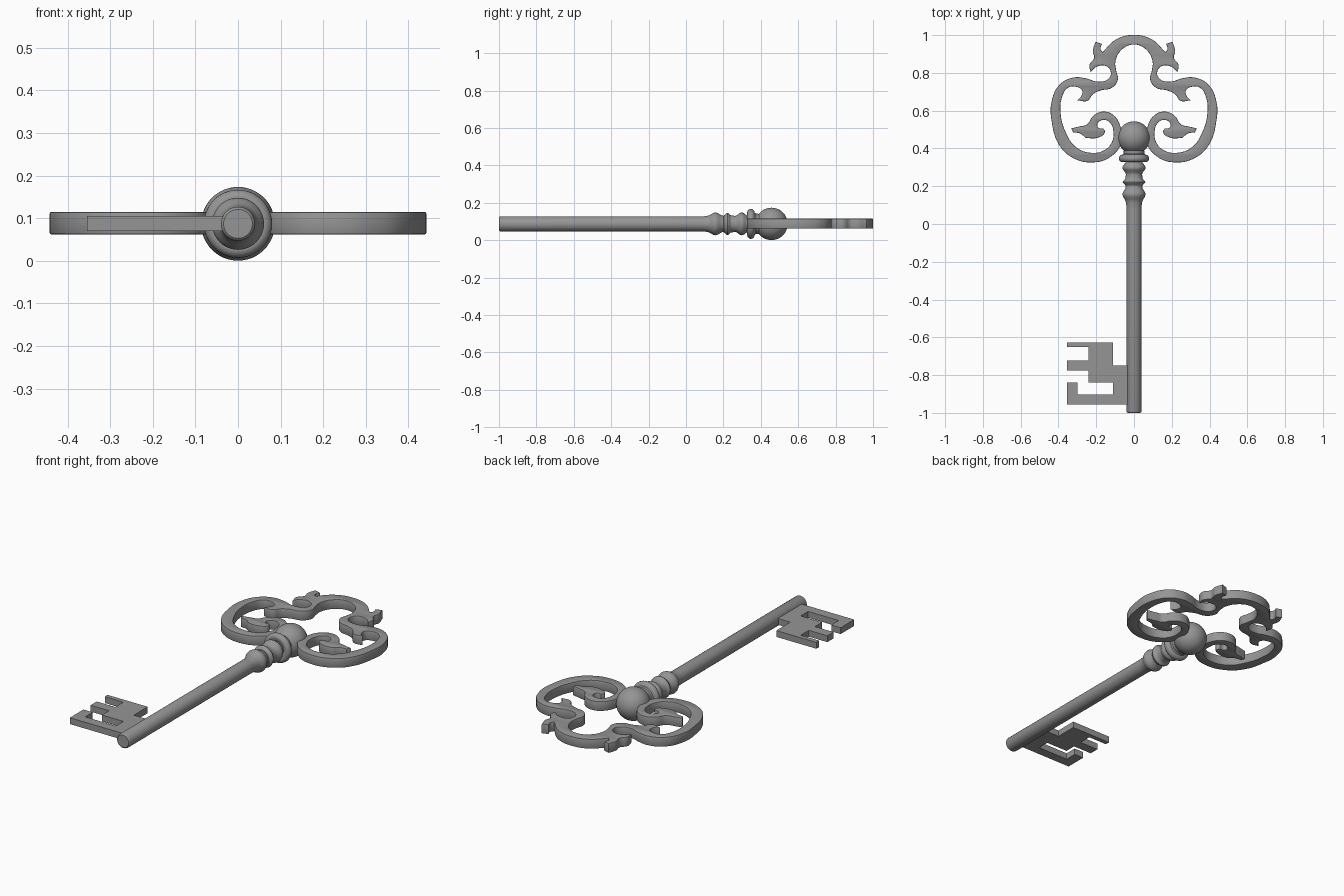
import bpy, bmesh, math

if "Cube" in bpy.data.objects:
    bpy.data.objects.remove(bpy.data.objects["Cube"])

Z = 0.087  # height of the key's long axis

# Dark iron
iron = bpy.data.materials.new("dark_iron")
iron.diffuse_color = (0.3, 0.3, 0.3, 1)
iron.use_nodes = True
iron.node_tree.nodes["Principled BSDF"].inputs["Base Color"].default_value = iron.diffuse_color


def smooth(ob, angle=35):
    bpy.ops.object.select_all(action='DESELECT')
    ob.select_set(True)
    bpy.context.view_layer.objects.active = ob
    bpy.ops.object.shade_smooth_by_angle(angle=math.radians(angle))


def mesh_object(name, bm):
    bmesh.ops.recalc_face_normals(bm, faces=bm.faces[:])
    me = bpy.data.meshes.new(name)
    bm.to_mesh(me)
    bm.free()
    ob = bpy.data.objects.new(name, me)
    bpy.context.collection.objects.link(ob)
    return ob


def lathe_y(name, profile, n=48):
    """Turn (y, radius) pairs round the key's axis, with closed ends."""
    bm = bmesh.new()
    rings = [[bm.verts.new((r * math.cos(2 * math.pi * k / n), y,
                            Z + r * math.sin(2 * math.pi * k / n)))
              for k in range(n)] for y, r in profile]
    for a, b in zip(rings, rings[1:]):
        for k in range(n):
            bm.faces.new((a[k], a[(k + 1) % n], b[(k + 1) % n], b[k]))
    bm.faces.new(rings[0])
    bm.faces.new(rings[-1])
    ob = mesh_object(name, bm)
    smooth(ob)
    return ob


# Shaft
lathe_y("shaft", [(-1, 0.034), (-0.997, 0.038), (-0.992, 0.04), (0.12, 0.04)])

# Turned collar: soft beads (centre, half length, neck radius, bead radius)
profile = [(0.075, 0.039), (0.1, 0.041)]
for y, h, neck, r in [(0.157, 0.044, 0.043, 0.061), (0.222, 0.02, 0.046, 0.06),
                      (0.298, 0.036, 0.043, 0.061)]:
    for i in range(11):
        t = 2 * i / 10 - 1
        profile.append((y + h * t, neck + (r - neck) * (1 + math.cos(math.pi * t)) / 2))
# Rounded flange under the ball
for i in range(11):
    t = math.pi * (1 - i / 10)
    profile.append((0.347 + 0.02 * math.cos(t), 0.06 + 0.02 * math.sin(t)))
profile += [(0.373, 0.055), (0.39, 0.054), (0.41, 0.06)]
lathe_y("collar", profile)

# Ball between collar and bow
bpy.ops.mesh.primitive_uv_sphere_add(segments=48, ring_count=24, radius=0.0865,
                                     location=(0, 0.457, Z))
ball = bpy.context.object
ball.name = "ball"
smooth(ball)

# Bow: right half of the outline; a third value marks a sharp corner
outer_arch = [(0, 1.0), (0.095, 0.976), (0.166, 0.908, 1)]
outer_leaf = [(0.178, 0.925), (0.171, 0.953, 1), (0.203, 0.963, 1), (0.217, 0.915),
              (0.21, 0.88), (0.235, 0.842), (0.229, 0.806, 1),
              (0.195, 0.835), (0.148, 0.837)]
scroll_outside = [(0.122, 0.805), (0.136, 0.767), (0.19, 0.753), (0.259, 0.771),
                  (0.317, 0.775), (0.392, 0.738), (0.436, 0.645), (0.435, 0.545),
                  (0.395, 0.418), (0.325, 0.352), (0.22, 0.327), (0.122, 0.358),
                  (0.067, 0.434), (0.072, 0.513), (0.106, 0.573), (0.159, 0.594),
                  (0.214, 0.573)]
lower_leaf = [(0.249, 0.526), (0.285, 0.516), (0.331, 0.506, 1), (0.322, 0.486, 1),
              (0.285, 0.48), (0.256, 0.457, 1), (0.196, 0.457), (0.155, 0.487),
              (0.164, 0.505, 1), (0.19, 0.51), (0.192, 0.534)]
scroll_inside = [(0.159, 0.552), (0.124, 0.534), (0.108, 0.487), (0.115, 0.436),
                 (0.153, 0.392), (0.228, 0.376), (0.31, 0.408), (0.363, 0.487),
                 (0.389, 0.582), (0.381, 0.675), (0.35, 0.722), (0.31, 0.728)]
upper_leaf = [(0.275, 0.709), (0.277, 0.68), (0.298, 0.656, 1), (0.247, 0.653),
              (0.22, 0.686)]
inner_arch = [(0.18, 0.707), (0.116, 0.723), (0.086, 0.767), (0.095, 0.81),
              (0.099, 0.862), (0.063, 0.926), (0, 0.951)]
half = (outer_arch + outer_leaf + scroll_outside + lower_leaf + scroll_inside
        + upper_leaf + inner_arch)
outline = half + [(-p[0], *p[1:]) for p in half[-2:0:-1]]

curve = bpy.data.curves.new("bow", 'CURVE')
curve.dimensions = '2D'
curve.fill_mode = 'BOTH'
curve.resolution_u = 6
curve.bevel_depth = 0.004
curve.bevel_resolution = 1
curve.offset = -0.003
curve.extrude = 0.0225
spline = curve.splines.new('BEZIER')
spline.bezier_points.add(len(outline) - 1)
spline.use_cyclic_u = True
for bp, p in zip(spline.bezier_points, outline):
    bp.co = (p[0], p[1], 0)
    bp.handle_left_type = bp.handle_right_type = 'VECTOR' if len(p) > 2 else 'AUTO'
bow = bpy.data.objects.new("bow", curve)
bow.location.z = 0.0885
bpy.context.collection.objects.link(bow)
bpy.ops.object.select_all(action='DESELECT')
bow.select_set(True)
bpy.context.view_layer.objects.active = bow
bpy.ops.object.convert(target='MESH')
bow = bpy.context.object
bm = bmesh.new()
bm.from_mesh(bow.data)
bmesh.ops.remove_doubles(bm, verts=bm.verts[:], dist=0.00005)
bm.to_mesh(bow.data)
bm.free()
smooth(bow)

# Bit: flat toothed plate
teeth = [(0, -0.748), (-0.111, -0.748), (-0.111, -0.627), (-0.355, -0.627),
         (-0.355, -0.652), (-0.242, -0.652), (-0.242, -0.722), (-0.355, -0.722),
         (-0.355, -0.776), (-0.242, -0.776), (-0.242, -0.838), (-0.111, -0.838),
         (-0.111, -0.903), (-0.298, -0.903), (-0.298, -0.838), (-0.355, -0.838),
         (-0.355, -0.956), (0, -0.956)]
bm = bmesh.new()
face = bm.faces.new([bm.verts.new((x, y, 0.07)) for x, y in teeth])
new = bmesh.ops.extrude_face_region(bm, geom=[face])["geom"]
bmesh.ops.translate(bm, vec=(0, 0, 0.035),
                    verts=[v for v in new if isinstance(v, bmesh.types.BMVert)])
mesh_object("bit", bm)

# One material on every part
for ob in bpy.context.scene.objects:
    ob.data.materials.clear()
    ob.data.materials.append(iron)
